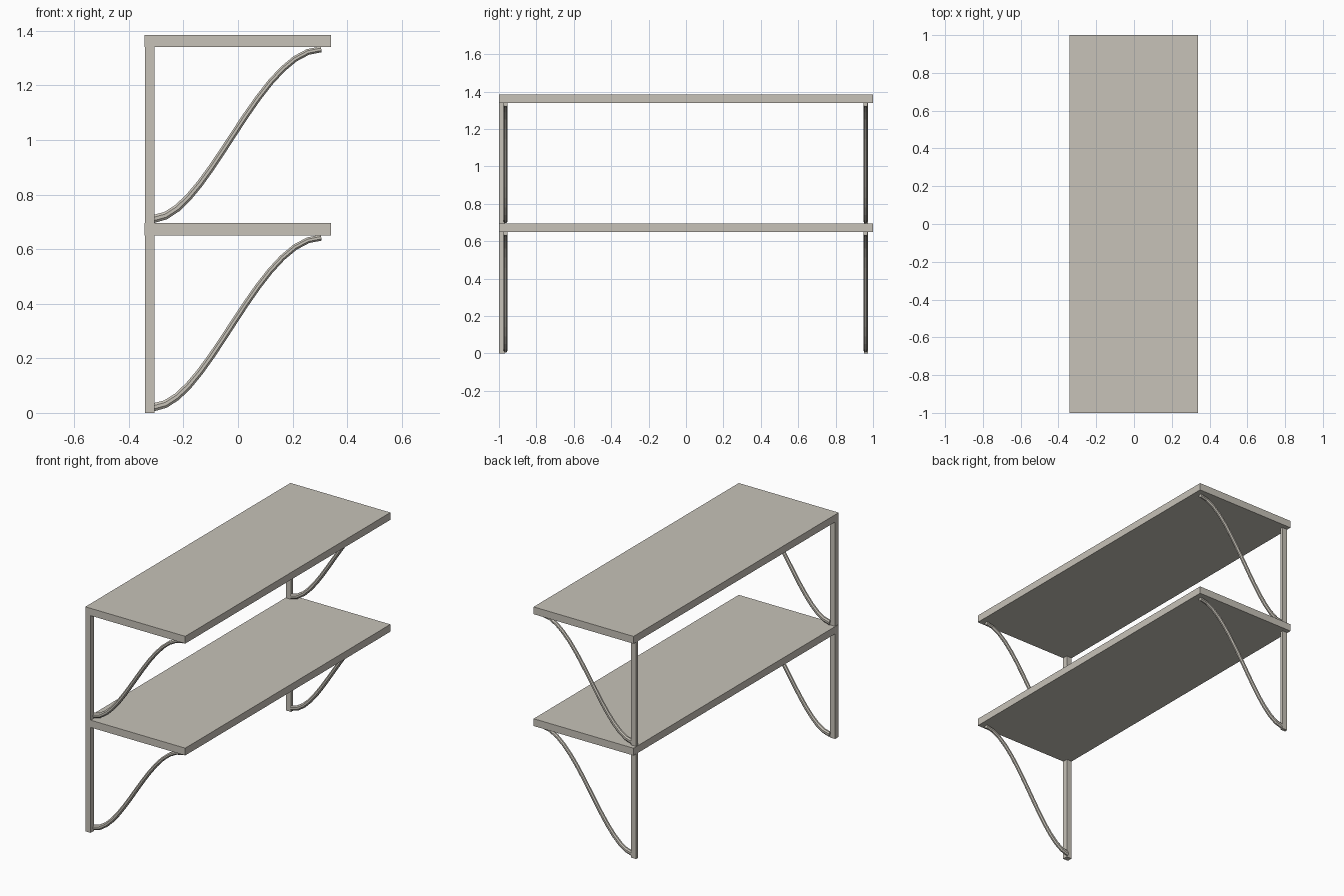
import bpy, bmesh
from mathutils import Vector

if "Cube" in bpy.data.objects:
    bpy.data.objects.remove(bpy.data.objects["Cube"])

mat = bpy.data.materials.new("warm_grey")
mat.diffuse_color = (0.57, 0.54, 0.48, 1)
mat.use_nodes = True
mat.node_tree.nodes["Principled BSDF"].inputs["Base Color"].default_value = mat.diffuse_color


def finish(name, bm):
    bmesh.ops.recalc_face_normals(bm, faces=bm.faces[:])
    me = bpy.data.meshes.new(name)
    bm.to_mesh(me)
    bm.free()
    me.materials.append(mat)
    ob = bpy.data.objects.new(name, me)
    bpy.context.collection.objects.link(ob)
    return ob


def box(name, lo, hi):
    bm = bmesh.new()
    bmesh.ops.create_cube(bm, size=1)
    for v in bm.verts:
        v.co = [(a + b) / 2 + c * (b - a) for a, b, c in zip(lo, hi, v.co)]
    return finish(name, bm)


def brace(name, y, z, steps=14, half=0.011):
    # S-shaped rod with an octagonal section, swept along a cubic curve
    p = [Vector(q) for q in ((-0.307, 0.021), (-0.11, 0.035), (0.075, 0.638), (0.305, 0.642))]
    bm = bmesh.new()
    rings = []
    for i in range(steps + 1):
        t = i / steps
        s = 1 - t
        c = p[0]*s**3 + 3*p[1]*s*s*t + 3*p[2]*s*t*t + p[3]*t**3
        d = ((p[1]-p[0])*s*s + 2*(p[2]-p[1])*s*t + (p[3]-p[2])*t*t).normalized()
        r = half + 0.004 * s**3
        k = 0.414
        sec = [(1, k), (k, 1), (-k, 1), (-1, k), (-1, -k), (-k, -1), (k, -1), (1, -k)]
        rings.append([bm.verts.new((c.x - d.y*u*r, y + v*half, z + c.y + d.x*u*r)) for u, v in sec])
    for a, b in zip(rings, rings[1:]):
        for j in range(8):
            bm.faces.new((a[j], a[j-1], b[j-1], b[j]))
    bm.faces.new(rings[0])
    bm.faces.new(rings[-1])
    return finish(name, bm)


# Two tiers: shelf board, two back posts, two curved braces
for tier, z in (("lower", 0.0), ("upper", 0.69)):
    base = z + (0.005 if z else 0)
    box(tier + "_shelf", (-0.342, -1, z + 0.65), (0.34, 1, z + 0.695))
    box(tier + "_front_post", (-0.34, -1, base), (-0.305, -0.968, z + 0.65))
    box(tier + "_back_post", (-0.34, 0.953, base), (-0.305, 0.972, z + 0.65))
    brace(tier + "_front_brace", -0.965, z)
    brace(tier + "_back_brace", 0.96, z)
